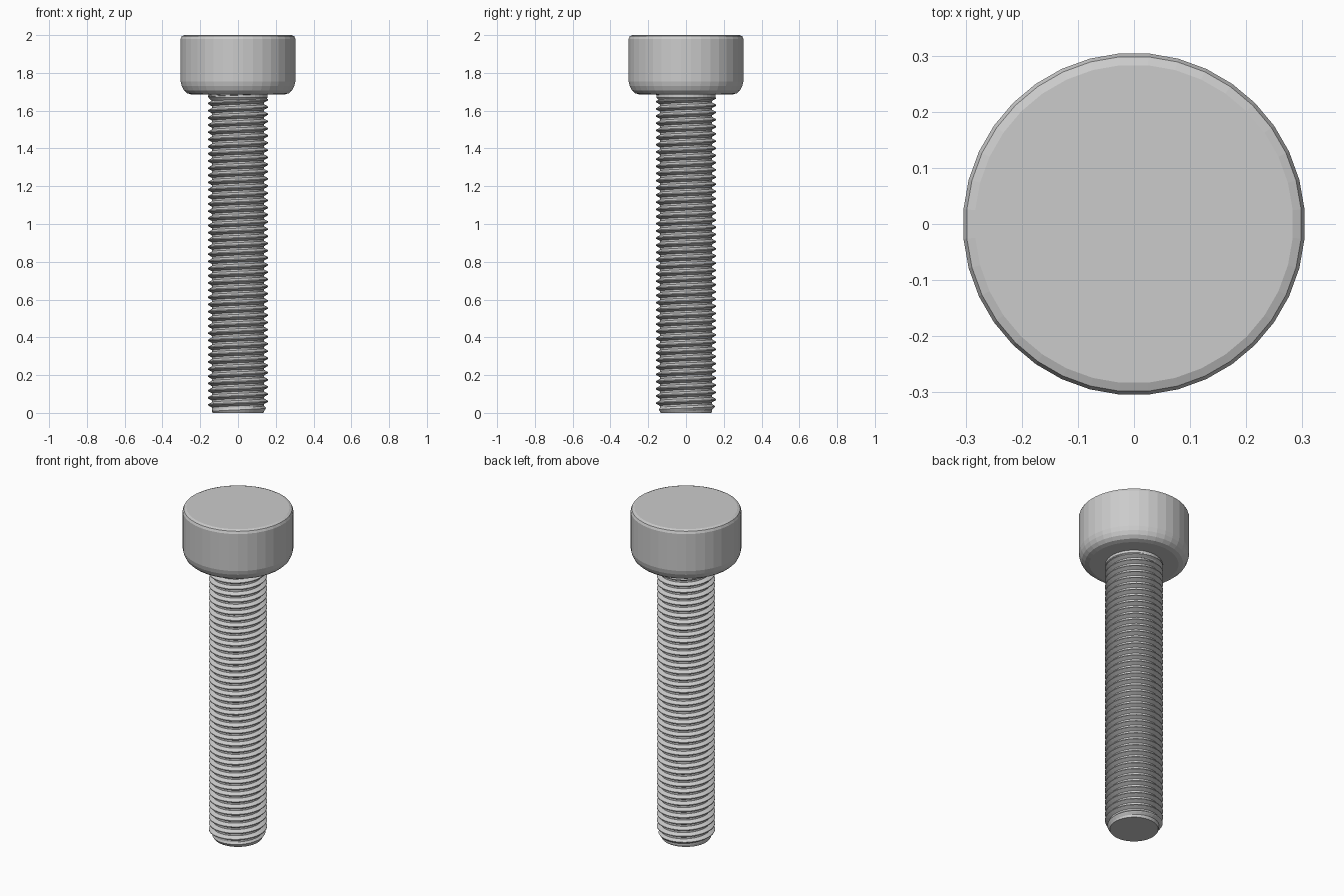
import bpy
import math

if "Cube" in bpy.data.objects:
    bpy.data.objects.remove(bpy.data.objects["Cube"])

SIDES = 36
PITCH = 0.038
MAJOR, MINOR = 0.16, 0.138
Z_TOP = 1.69
OFFSET = math.pi / SIDES

steel = bpy.data.materials.new("grey steel")
steel.diffuse_color = (0.6, 0.6, 0.6, 1)
steel.use_nodes = True
steel.node_tree.nodes["Principled BSDF"].inputs["Base Color"].default_value = steel.diffuse_color


def add_object(name, verts, faces):
    mesh = bpy.data.meshes.new(name)
    mesh.from_pydata(verts, [], faces)
    mesh.validate()
    mesh.materials.append(steel)
    obj = bpy.data.objects.new(name, mesh)
    bpy.context.collection.objects.link(obj)
    return obj


def polar(r, j, z):
    a = OFFSET + 2 * math.pi * j / SIDES
    return (r * math.cos(a), r * math.sin(a), z)


def lathe(name, profile):
    # Turned solid: profile runs from bottom to top, closed with flat caps
    verts = [polar(r, j, z) for r, z in profile for j in range(SIDES)]
    faces = []
    for i in range(len(profile) - 1):
        for j in range(SIDES):
            k = (j + 1) % SIDES
            a, b = i * SIDES, (i + 1) * SIDES
            faces.append((a + j, a + k, b + k, b + j))
    last = (len(profile) - 1) * SIDES
    faces.append(tuple(reversed(range(SIDES))))
    faces.append(tuple(range(last, last + SIDES)))
    return add_object(name, verts, faces)


# Cylinder head with rounded underside and small top bevel
lathe("bolt_head", [(0.245, 1.685), (0.27, 1.692), (0.288, 1.708),
                    (0.299, 1.73), (0.305, 1.755), (0.305, 1.98),
                    (0.299, 1.994), (0.284, 2.0)])

# Plain neck under the head
lathe("neck", [(0.14, 1.65), (0.157, 1.67), (0.157, 1.70)])


# Helical thread: root flat, flank, crest flat, flank on every turn
SECTION = [(0.0, MINOR), (0.25, MINOR), (0.56, MAJOR), (0.69, MAJOR)]
TURNS = int(Z_TOP / PITCH) + 3


def thread_point(row, j):
    turn, part = divmod(row, 4)
    frac, r = SECTION[part]
    z = (turn - 1 + frac + j / SIDES) * PITCH
    z = min(max(z, 0.0), Z_TOP)
    r = min(r, 0.134 + z * 0.6)          # chamfered tip
    return polar(r, j, z)


rows, cols = TURNS * 4, SIDES + 1
verts = [thread_point(i, j) for i in range(rows) for j in range(cols)]
faces = []
for i in range(rows - 1):
    for j in range(SIDES):
        quad = (i * cols + j, i * cols + j + 1,
                (i + 1) * cols + j + 1, (i + 1) * cols + j)
        zs = [verts[q][2] for q in quad]
        if max(zs) > 0 and min(zs) < Z_TOP:
            faces.append(quad)

# Flat tip
start = len(verts)
verts += [polar(0.134, j, 0.0) for j in range(SIDES)]
faces.append(tuple(reversed(range(start, start + SIDES))))
add_object("threaded_shaft", verts, faces)
